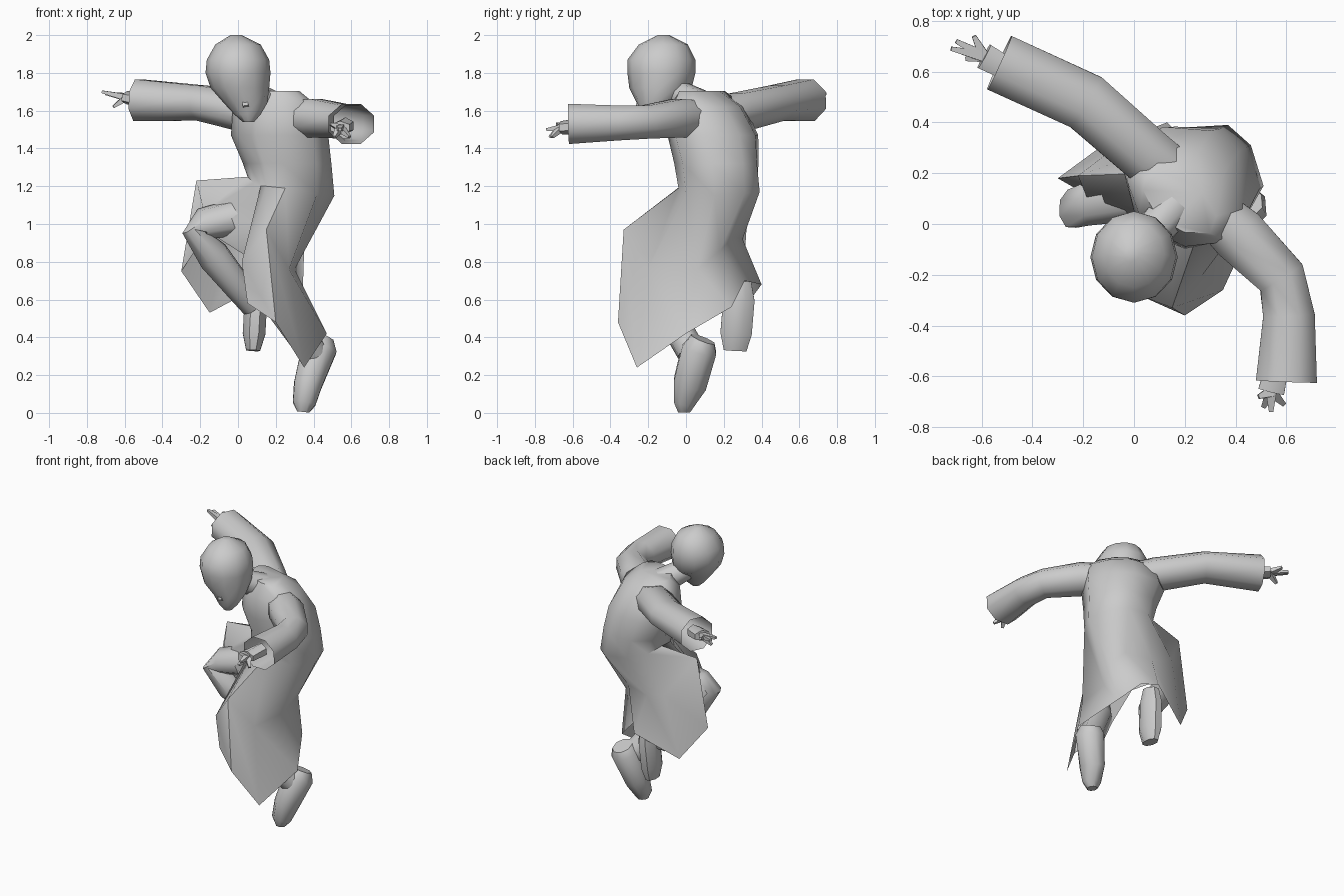
import bpy, bmesh, math
from mathutils import Vector, Matrix

cube = bpy.data.objects.get("Cube")
if cube:
    bpy.data.objects.remove(cube)

grey = bpy.data.materials.new("plain light grey")
grey.use_nodes = True
colour = (0.6, 0.6, 0.6, 1)
grey.diffuse_color = colour
grey.node_tree.nodes["Principled BSDF"].inputs["Base Color"].default_value = colour


def finish(name, bm, angle=50):
    """Turn a bmesh into a smooth shaded object with the grey material."""
    bmesh.ops.recalc_face_normals(bm, faces=bm.faces)
    mesh = bpy.data.meshes.new(name)
    bm.to_mesh(mesh)
    bm.free()
    mesh.materials.append(grey)
    obj = bpy.data.objects.new(name, mesh)
    bpy.context.collection.objects.link(obj)
    bpy.ops.object.select_all(action='DESELECT')
    obj.select_set(True)
    bpy.context.view_layer.objects.active = obj
    bpy.ops.object.shade_smooth_by_angle(angle=math.radians(angle))
    return obj


def loft(name, rings, cap_start=True, cap_end=True, angle=50):
    """Skin a row of closed rings that all have the same point count."""
    bm = bmesh.new()
    rows = [[bm.verts.new(p) for p in ring] for ring in rings]
    count = len(rows[0])
    for low, high in zip(rows, rows[1:]):
        for i in range(count):
            j = (i + 1) % count
            bm.faces.new((low[i], low[j], high[j], high[i]))
    if cap_start:
        bm.faces.new(rows[0])
    if cap_end:
        bm.faces.new(rows[-1])
    return finish(name, bm, angle)


TWELVE = [math.tau * i / 12 for i in range(12)]


def level_ring(x, y, z, rx, ry, yaw=0, angles=TWELVE):
    """Flat ellipse, turned about the vertical axis."""
    turn = Matrix.Rotation(yaw, 3, 'Z')
    return [Vector((x, y, z)) + turn @ Vector((rx * math.cos(t), ry * math.sin(t), 0))
            for t in angles]


def tube(name, stations, sides=8, cap_start=True, cap_end=True, up=(0, 0, 1)):
    """Sweep an ellipse along stations of (x, y, z, half width, half height)."""
    points = [Vector(s[:3]) for s in stations]
    rings = []
    for i, s in enumerate(stations):
        along = points[min(i + 1, len(points) - 1)] - points[max(i - 1, 0)]
        side = along.cross(Vector(up)).normalized()
        rise = side.cross(along).normalized()
        angles = [math.tau * (k + 0.5) / sides for k in range(sides)]
        rings.append([points[i] + side * s[3] * math.cos(t) + rise * s[4] * math.sin(t)
                      for t in angles])
    return loft(name, rings, cap_start, cap_end)


# Head tapering to a chin, with a small nose and a neck
loft("head", [level_ring(*s) for s in (
    (.055, -.19, 1.54, .03, .03), (.05, -.18, 1.58, .07, .065),
    (.04, -.16, 1.64, .115, .1), (.01, -.135, 1.72, .155, .165),
    (0, -.13, 1.8, .172, .18), (0, -.13, 1.87, .165, .18),
    (0, -.12, 1.95, .12, .13), (-.01, -.12, 2, .03, .03))])
tube("nose", [(.03, -.24, 1.69, .01, .01), (.04, -.255, 1.63, .022, .015),
              (.045, -.22, 1.61, .02, .01)], sides=4, up=(0, 1, 0))
tube("neck", [(.17, .08, 1.62, .09, .09), (.03, -.08, 1.71, .07, .07)])

# Robe: twisted leaning body that flows into a skirt draped over both bent legs
twist = math.radians(-37)
waist = [(.12, -.02, 1.2), (.15, -.03, 1.2), (.25, -.04, 1.19), (.42, 0, 1.16),
         (.51, .15, 1.15), (.46, .31, 1.16), (.37, .39, 1.17), (.2, .38, 1.19),
         (.09, .3, 1.22), (.05, .2, 1.25), (.08, .06, 1.22)]
thigh = [(.1, -.06, 1), (.02, -.28, .8), (.15, -.33, .97), (.27, -.2, .76),
         (.3, .06, .76), (.35, .18, .86), (.28, .25, .93), (.1, .3, .92),
         (-.05, .32, .97), (-.22, .19, 1.23), (-.18, .09, 1.06)]
hem = [(.06, .05, .82), (.05, -.28, .58), (.2, -.36, .48), (.35, -.26, .24),
       (.47, 0, .42), (.34, .24, .56), (.2, .31, .7), (.13, .4, .68),
       (-.15, .29, .53), (-.3, .18, .75), (-.16, .1, .96)]
bearings = [math.atan2(y - .17, x - .28) - twist for x, y, z in waist]
body = [level_ring(*s, yaw=twist, angles=bearings) for s in (
    (.18, .08, 1.705, .17, .09), (.2, .11, 1.62, .25, .18),
    (.22, .145, 1.47, .27, .235), (.26, .165, 1.32, .24, .225))]
loft("robe", body + [waist, thigh, hem], True, False, 55)

# Wide sleeves with open cuffs
tube("left_sleeve", [(.3, .06, 1.56, .1, .1), (.41, -.04, 1.56, .12, .11),
                     (.58, -.21, 1.54, .105, .095), (.61, -.36, 1.535, .11, .1),
                     (.6, -.62, 1.53, .13, .115)], cap_end=False)
tube("right_sleeve", [(.15, .21, 1.56, .1, .1), (.05, .27, 1.59, .12, .11),
                      (-.19, .48, 1.64, .125, .1), (-.53, .635, 1.655, .125, .12)],
     cap_end=False)


# Hands: a palm with splayed fingers
def hand(side, wrist, palm, tips):
    tube(side + "_palm", [(*wrist, .05, .045), (*palm, .06, .035)], sides=6)
    for i, tip in enumerate(tips):
        tube(f"{side}_finger_{i + 1}", [(*palm, .03, .025), (*tip, .012, .01)], sides=4)


hand("left", (.57, -.54, 1.52), (.54, -.66, 1.51),
     [(.54, -.74, 1.5), (.51, -.72, 1.46), (.59, -.71, 1.46), (.49, -.68, 1.53)])
hand("right", (-.48, .6, 1.65), (-.59, .66, 1.67),
     [(-.72, .69, 1.7), (-.7, .72, 1.69), (-.63, .74, 1.69), (-.66, .65, 1.62)])

# Trouser legs, the right knee raised high to the side with the calf folded back
tube("left_trouser", [(.24, .1, .95, .08, .08), (.13, -.2, .84, .08, .07),
                      (.13, -.19, .7, .09, .08), (.4, .03, .32, .08, .08)],
     up=(0, 1, .2))
tube("right_trouser", [(.12, .14, 1.06, .11, .12), (-.19, .08, 1, .085, .09),
                       (-.245, .06, .97, .055, .08), (-.13, .09, .83, .09, .09),
                       (.08, .24, .57, .07, .07)], up=(0, 1, .2))

# Shoes with the toes pointing down
tube("left_shoe", [(.44, .09, .39, .07, .07), (.43, .07, .34, .1, .1),
                   (.37, .02, .15, .08, .095), (.35, -.01, .05, .065, .06),
                   (.345, -.01, .005, .035, .035)], up=(0, 1, 0))
tube("right_shoe", [(.1, .29, .7, .05, .06), (.095, .28, .6, .065, .09),
                    (.085, .265, .42, .065, .09), (.08, .26, .33, .04, .065)],
     up=(0, 1, 0))
